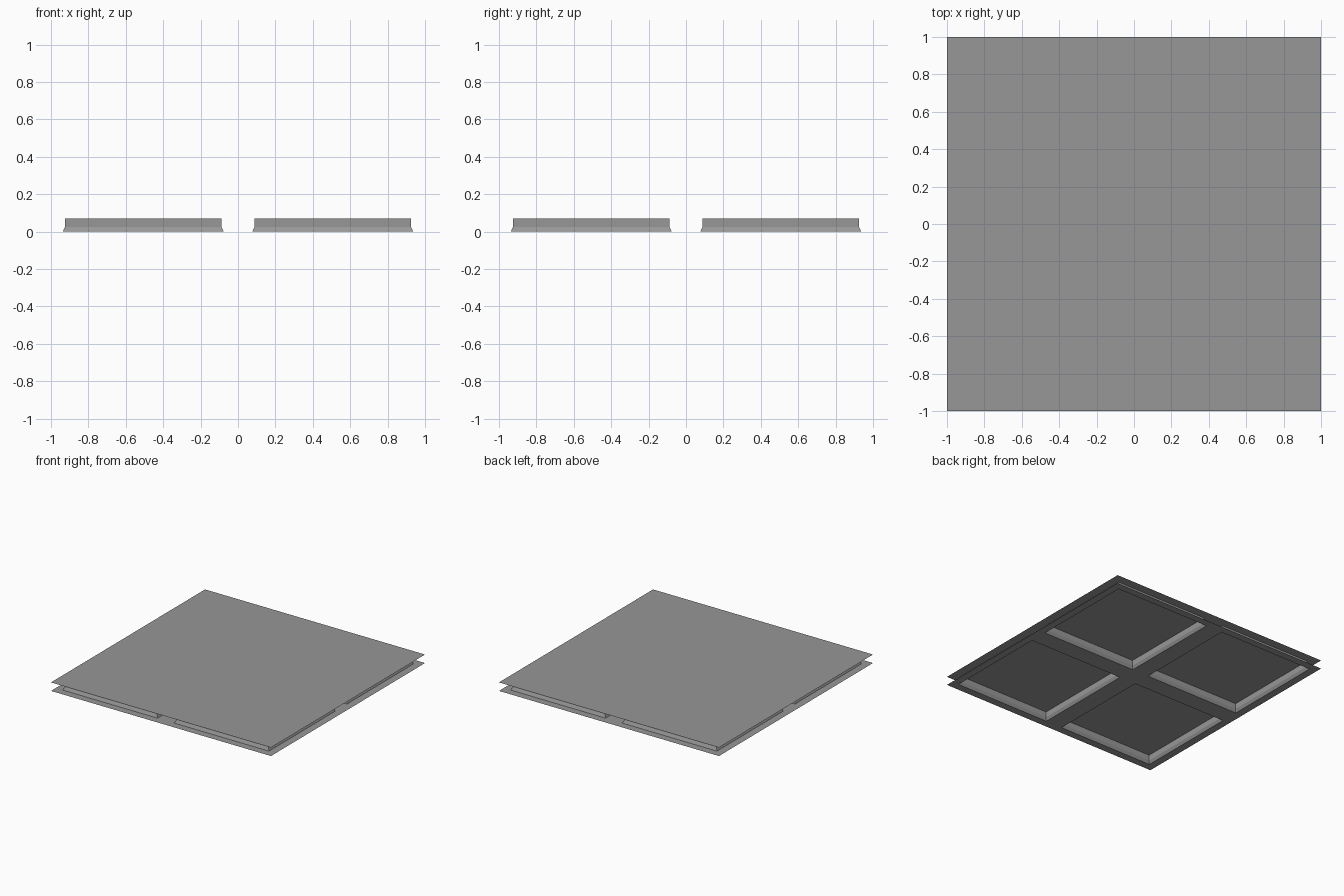
import bpy
import bmesh

cube = bpy.data.objects.get("Cube")
if cube:
    bpy.data.objects.remove(cube, do_unlink=True)

HEIGHT = 0.07      # level of the upper sheet
NEAR, FAR = 0.075, 0.938   # extent of a coffer opening along each axis

grey = bpy.data.materials.new("plain grey")
grey.use_nodes = True
colour = (0.31, 0.31, 0.31, 1)
grey.diffuse_color = colour
grey.node_tree.nodes["Principled BSDF"].inputs["Base Color"].default_value = colour


def add_object(name, bm):
    bmesh.ops.remove_doubles(bm, verts=bm.verts[:], dist=0.0001)
    mesh = bpy.data.meshes.new(name)
    bm.to_mesh(mesh)
    bm.free()
    mesh.materials.append(grey)
    obj = bpy.data.objects.new(name, mesh)
    bpy.context.collection.objects.link(obj)


def square(bm, x0, x1, y0, y1, z):
    corners = ((x0, y0), (x1, y0), (x1, y1), (x0, y1))
    return [bm.verts.new((x, y, z)) for x, y in corners]


# Upper sheet
bm = bmesh.new()
bm.faces.new(square(bm, -1, 1, -1, 1, HEIGHT))
add_object("upper_sheet", bm)

# Lower sheet with four square openings
bm = bmesh.new()
lines = (-1, -FAR, -NEAR, NEAR, FAR, 1)
for i in range(5):
    for j in range(5):
        if i in (1, 3) and j in (1, 3):
            continue
        bm.faces.new(square(bm, lines[i], lines[i + 1], lines[j], lines[j + 1], 0))
# Merge the strips into as few flat faces as possible
bmesh.ops.remove_doubles(bm, verts=bm.verts[:], dist=0.0001)
bmesh.ops.dissolve_limit(bm, angle_limit=0.01, verts=bm.verts[:], edges=bm.edges[:])
add_object("lower_sheet", bm)

# Coffers: a sloping lip, then an upright wall reaching the upper sheet
profile = ((0, 0), (0.013, 0.024), (0.013, HEIGHT))   # inset, height
for side, sx in (("right", -1), ("left", 1)):
    for end, sy in (("front", -1), ("back", 1)):
        bm = bmesh.new()
        cx, cy = (s * (NEAR + FAR) / 2 for s in (sx, sy))
        rings = []
        for inset, z in profile:
            h = (FAR - NEAR) / 2 - inset
            rings.append(square(bm, cx - h, cx + h, cy - h, cy + h, z))
        for low, high in zip(rings, rings[1:]):
            for k in range(4):
                n = (k + 1) % 4
                bm.faces.new((low[k], low[n], high[n], high[k]))
        add_object(f"coffer_{end}_{side}", bm)
